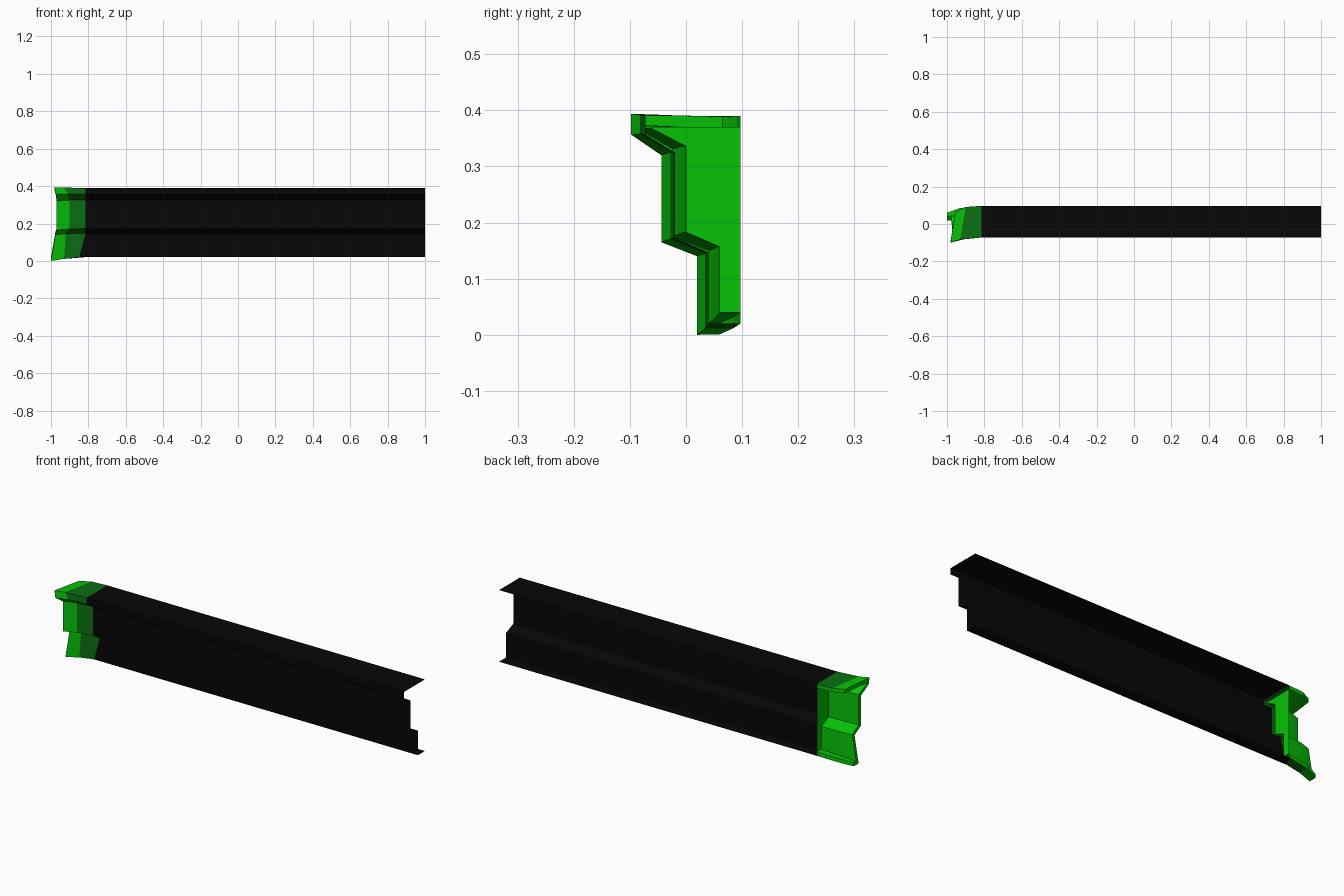
import bpy

cube = bpy.data.objects.get("Cube")
if cube:
    bpy.data.objects.remove(cube, do_unlink=True)


def material(name, color):
    m = bpy.data.materials.new(name)
    m.use_nodes = True
    m.diffuse_color = (*color, 1)
    m.node_tree.nodes["Principled BSDF"].inputs["Base Color"].default_value = (*color, 1)
    return m


black = material("black", (0.002, 0.002, 0.002))
bright_green = material("bright green", (0.002, 0.54, 0.002))
dark_green = material("dark green", (0.003, 0.16, 0.006))


def build(name, verts, faces, mats):
    mesh = bpy.data.meshes.new(name)
    mesh.from_pydata(verts, [], faces)
    for m in mats:
        mesh.materials.append(m)
    mesh.update()
    obj = bpy.data.objects.new(name, mesh)
    bpy.context.collection.objects.link(obj)
    return obj


def loft(name, sections, mats):
    """Skin open sections; each span takes the next material."""
    n = len(sections[0])
    faces = [(s * n + i, s * n + i + 1, (s + 1) * n + i + 1, (s + 1) * n + i)
             for s in range(len(sections) - 1) for i in range(n - 1)]
    obj = build(name, [p for sec in sections for p in sec], faces, mats)
    for k, f in enumerate(obj.data.polygons):
        f.material_index = min(k // (n - 1), len(mats) - 1)
    return obj


# Stepped moulding section (y, z), from bottom lip round to the top back edge
profile = [(0.097, 0.02), (0.04, 0.02), (0.04, 0.147), (-0.02, 0.173),
           (-0.02, 0.325), (-0.072, 0.357), (-0.072, 0.39), (0.097, 0.39)]
seam_x = [-0.82, -0.85, -0.815, -0.815, -0.815, -0.815, -0.815, -0.815]
seam = [(x, y, z) for x, (y, z) in zip(seam_x, profile)]

# Long moulding sheet, open at the back and at the far end
loft("long_moulding", [[(1, y, z) for y, z in profile], seam], [black])

# End piece: section bends forward and drops towards the end
middle = [(-0.93, 0.085, 0.012), (-0.93, 0.034, 0.011), (-0.92, 0.034, 0.145),
          (-0.90, -0.028, 0.171), (-0.90, -0.028, 0.325), (-0.91, -0.082, 0.358),
          (-0.93, -0.082, 0.392), (-0.90, 0.091, 0.389)]
end = [(-1, 0.06, 0.001), (-1, 0.02, 0), (-0.977, 0.02, 0.14),
       (-0.97, -0.044, 0.165), (-0.97, -0.044, 0.32), (-0.975, -0.098, 0.357),
       (-0.98, -0.098, 0.394), (-0.955, 0.065, 0.388)]
outer = [seam, middle, end]
loft("end_piece", outer, [dark_green, bright_green])

# Inner skin of the end piece, offset by the shell thickness (y, z)
thickness = [(0, 0.02), (0.02, 0.02), (0.02, 0.01), (0.02, 0.01),
             (0.02, 0.011), (0.012, 0.01), (0.012, -0.02), (0, -0.02)]
inner = [[(x, y + dy, z + dz) for (x, y, z), (dy, dz) in zip(sec, thickness)]
         for sec in outer]
inner[0] = [(-0.815, y, z) for x, y, z in inner[0]]
lining = loft("end_lining", inner, [bright_green])
for f in lining.data.polygons:
    f.use_smooth = True
bpy.context.view_layer.objects.active = lining
lining.select_set(True)
bpy.ops.object.shade_smooth_by_angle(angle=0.8)

# Rim joining the two skins at the end and along both back edges
loft("end_rim", [end, inner[2]], [bright_green])
for name, i in (("bottom_back_edge", 0), ("top_back_edge", -1)):
    loft(name, [[s[i] for s in outer], [s[i] for s in inner]], [bright_green])

# Flat wall closing the inner skin where the end piece begins
build("end_wall", inner[0], [tuple(range(len(profile)))], [bright_green])
